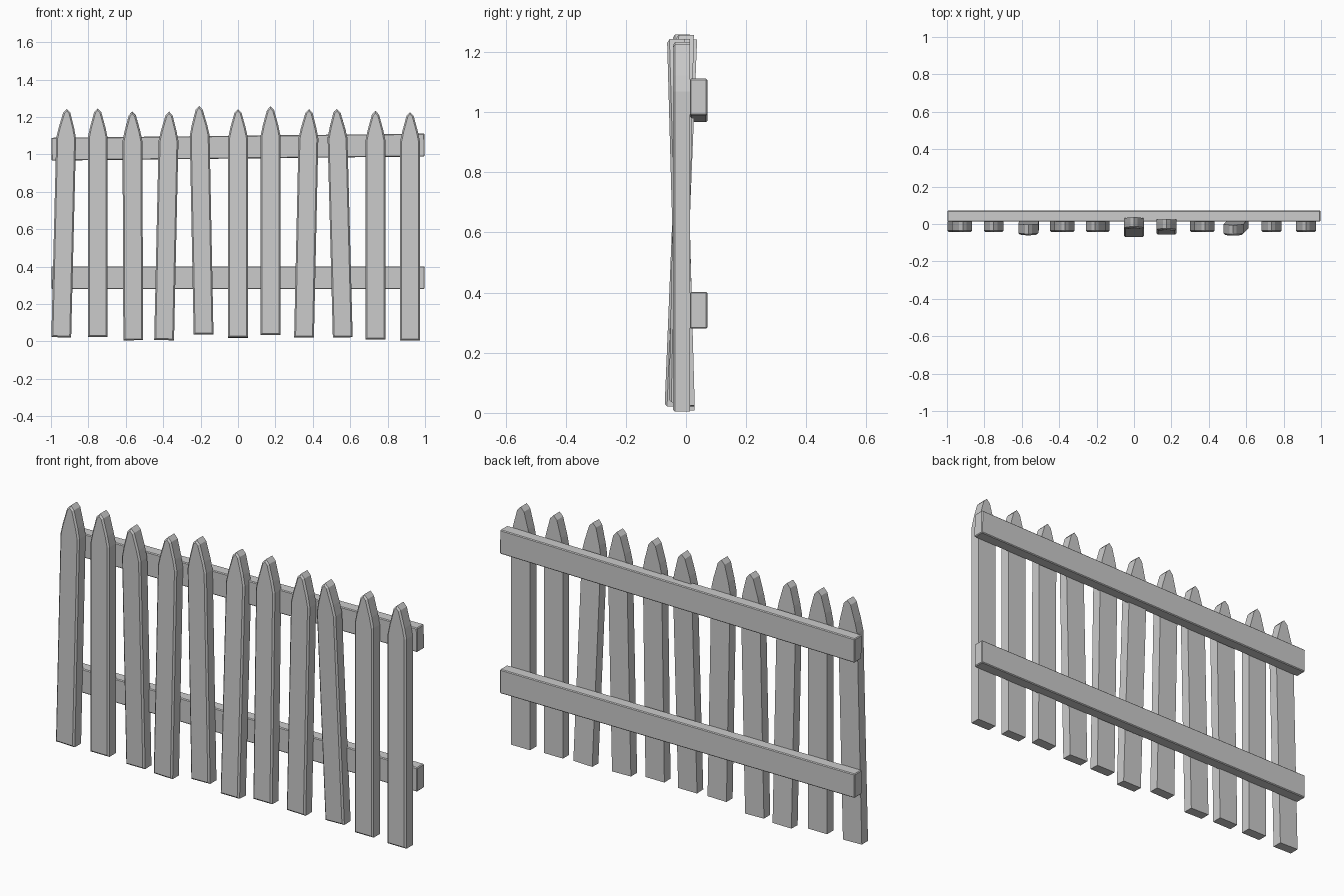
import bpy, bmesh
from mathutils import Vector, Matrix

if "Cube" in bpy.data.objects:
    bpy.data.objects.remove(bpy.data.objects["Cube"])

WIDTH, THICK, LENGTH = 0.106, 0.058, 1.222


def add_object(name, bm, matrix):
    bmesh.ops.recalc_face_normals(bm, faces=bm.faces)
    mesh = bpy.data.meshes.new(name)
    bm.to_mesh(mesh)
    bm.free()
    obj = bpy.data.objects.new(name, mesh)
    bpy.context.collection.objects.link(obj)
    obj.matrix_world = matrix


def axis_matrix(start, end):
    # frame whose z axis runs from start to end, keeping x sideways
    up = (end - start).normalized()
    side = (Vector((1, 0, 0)) - up * up.x).normalized()
    back = up.cross(side)
    m = Matrix((side, back, up)).transposed().to_4x4()
    m.translation = start
    return m


def picket(name, start, end):
    # pointed board outline, extruded, with the front rim chamfered
    half = [(WIDTH / 2, 0), (WIDTH / 2, 1.065), (0.042, 1.118), (0.019, 1.202)]
    outline = half + [(0, LENGTH)] + [(-x, z) for x, z in reversed(half)]
    bm = bmesh.new()
    front = bm.faces.new([bm.verts.new((x, -THICK / 2, z)) for x, z in outline])
    rim = list(front.edges)
    ext = bmesh.ops.extrude_face_region(bm, geom=[front], use_keep_orig=True)
    moved = [g for g in ext["geom"] if isinstance(g, bmesh.types.BMVert)]
    bmesh.ops.translate(bm, verts=moved, vec=(0, THICK, 0))
    bmesh.ops.bevel(bm, geom=rim, offset=0.008, segments=1, affect='EDGES')
    add_object(name, bm, axis_matrix(start, end))


def rail(name, z, tilt):
    # long horizontal batten with softened edges
    bm = bmesh.new()
    bmesh.ops.create_cube(bm, size=1)
    bmesh.ops.scale(bm, verts=bm.verts, vec=(1.995, 0.058, 0.122))
    bmesh.ops.bevel(bm, geom=bm.edges[:], offset=0.004, segments=1, affect='EDGES')
    add_object(name, bm, Matrix.Translation((0, 0.042, z)) @ Matrix.Rotation(-tilt, 4, 'Y'))


# pickets: bottom x, top x, bottom z, bottom y, top y
Y = -0.015
boards = [
    (-0.945, -0.915, 0.022, Y, Y),
    (-0.750, -0.750, 0.024, Y, Y),
    (-0.560, -0.565, 0.007, 0.000, -0.032),
    (-0.395, -0.368, 0.007, Y, Y),
    (-0.184, -0.208, 0.037, Y, Y),
    (0.000, 0.000, 0.021, -0.042, 0.008),
    (0.174, 0.174, 0.035, -0.028, -0.003),
    (0.353, 0.380, 0.021, Y, Y),
    (0.560, 0.528, 0.022, 0.000, -0.034),
    (0.735, 0.735, 0.011, Y, Y),
    (0.920, 0.920, 0.004, Y, Y),
]
for i, (x0, x1, z0, y0, y1) in enumerate(boards):
    picket(f"picket_{i + 1}", Vector((x0, y0, z0)), Vector((x1, y1, z0 + LENGTH)))

# rails behind the pickets
rail("lower_rail", 0.341, 0.0)
rail("upper_rail", 1.039, 0.011)
